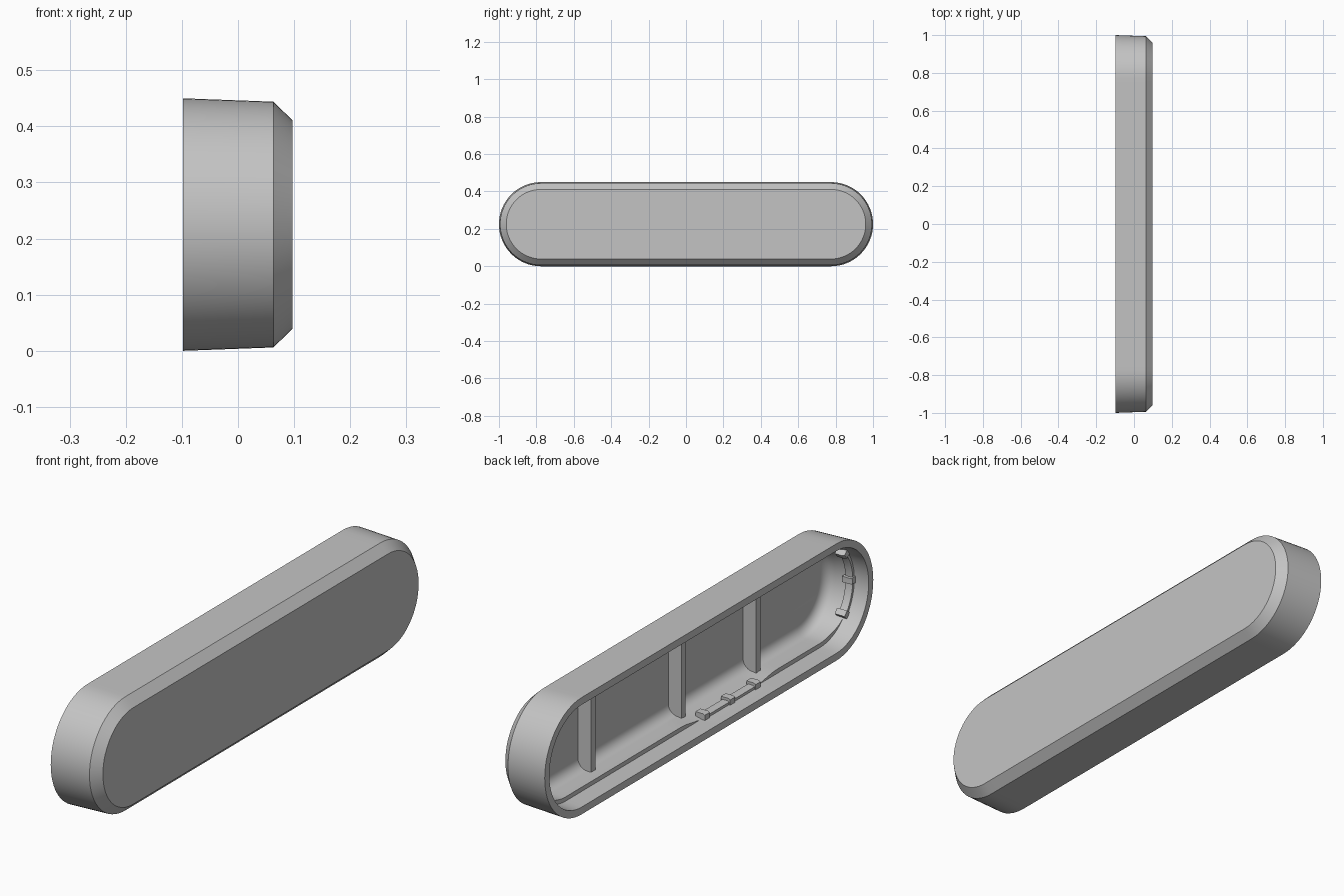
import bpy, bmesh, math

cube = bpy.data.objects.get("Cube")
if cube:
    bpy.data.objects.remove(cube, do_unlink=True)

HALF = 0.775            # half length of the straight sides
R = 0.225               # outer radius, also the height of the centre line
SIDE, ARC = 2 * HALF, math.pi * R
TOTAL = 2 * (SIDE + ARC)
CLIPS = (0.555, SIDE + ARC / 2, SIDE + ARC + HALF + 0.22, TOTAL - ARC / 2)

grey = bpy.data.materials.new("plain_grey")
grey.use_nodes = True
grey.diffuse_color = (0.55, 0.55, 0.55, 1)
grey.node_tree.nodes["Principled BSDF"].inputs["Base Color"].default_value = grey.diffuse_color


def stadium(t, r):
    """Point at distance t round the outline, offset to radius r."""
    t %= TOTAL
    sign = 1
    if t >= SIDE + ARC:
        t -= SIDE + ARC
        sign = -1
    if t < SIDE:
        y, z = t - HALF, -r
    else:
        a = (t - SIDE) / R - math.pi / 2
        y, z = HALF + r * math.cos(a), r * math.sin(a)
    return sign * y, R + sign * z


def finish(name, bm):
    bmesh.ops.recalc_face_normals(bm, faces=bm.faces)
    mesh = bpy.data.meshes.new(name)
    bm.to_mesh(mesh)
    bm.free()
    mesh.materials.append(grey)
    obj = bpy.data.objects.new(name, mesh)
    bpy.context.collection.objects.link(obj)
    bpy.ops.object.select_all(action="DESELECT")
    obj.select_set(True)
    bpy.context.view_layer.objects.active = obj
    bpy.ops.object.shade_smooth_by_angle(angle=math.radians(28))
    return obj


def ledge(t):
    """Ledge height: fades to nothing beside each clip."""
    gap = min(abs((t - c + TOTAL / 2) % TOTAL - TOTAL / 2) for c in CLIPS)
    f = min(max((gap - 0.17) / 0.12, 0), 1)
    return 0.015 * f * f * (3 - 2 * f)


# Hollow shell: outer wall, chamfer, rim, ledge and rounded floor
fillet = [(0.03 + 0.04 * math.sin(a), 0.136 + 0.04 * math.cos(a))
          for a in (math.pi / 12 * i for i in range(7))]
profile = [(0.097, 0.186), (0.063, 0.219), (-0.098, R), (-0.098, 0.197),
           (-0.03, 0.192), (-0.029, None)] + fillet
stations = [SIDE * i / 48 for i in range(48)] + [SIDE + ARC * i / 32 for i in range(32)]
stations += [t + SIDE + ARC for t in stations]
bm = bmesh.new()
rings = []
for x, r in profile:
    rings.append([bm.verts.new((x, *stadium(t, 0.1915 - ledge(t) if r is None else r)))
                  for t in stations])
n = len(stations)
for a, b in zip(rings, rings[1:]):
    for i in range(n):
        j = (i + 1) % n
        bm.faces.new((a[i], a[j], b[j], b[i]))
bm.faces.new(rings[0])
bm.faces.new(rings[-1])
finish("shell", bm)


def strip(name, start, end, inner, x0, x1, steps):
    """Solid bar following the inside of the wall."""
    bm = bmesh.new()
    loops = []
    for i in range(steps + 1):
        t = start + (end - start) * i / steps
        loops.append([bm.verts.new((x, *stadium(t, r)))
                      for x, r in ((x0, 0.2), (x0, inner + 0.004), (x0 + 0.008, inner),
                                   (x1, inner), (x1, 0.2))])
    for a, b in zip(loops, loops[1:]):
        for k in range(5):
            m = (k + 1) % 5
            bm.faces.new((a[k], a[m], b[m], b[k]))
    bm.faces.new(loops[0])
    bm.faces.new(loops[-1])
    finish(name, bm)


# Snap clips: a low bar with three raised bumps each
for label, c in zip(("bottom", "back", "top", "front"), CLIPS):
    strip(label + "_clip_bar", c - 0.165, c + 0.165, 0.179, -0.04, -0.012, 16)
    for i, d in enumerate((-0.155, 0, 0.155)):
        strip(f"{label}_clip_bump_{i + 1}", c + d - 0.015, c + d + 0.015,
              0.169, -0.045, -0.005, 2)

# Cross ribs standing on the floor
for i, y in enumerate((-0.46, -0.005, 0.545)):
    bm = bmesh.new()
    bmesh.ops.create_cube(bm, size=1)
    for v in bm.verts:
        v.co = (0.045 + 0.062 * v.co.x, y + 0.026 * v.co.y, R + 0.37 * v.co.z)
    finish(f"cross_rib_{i + 1}", bm)
